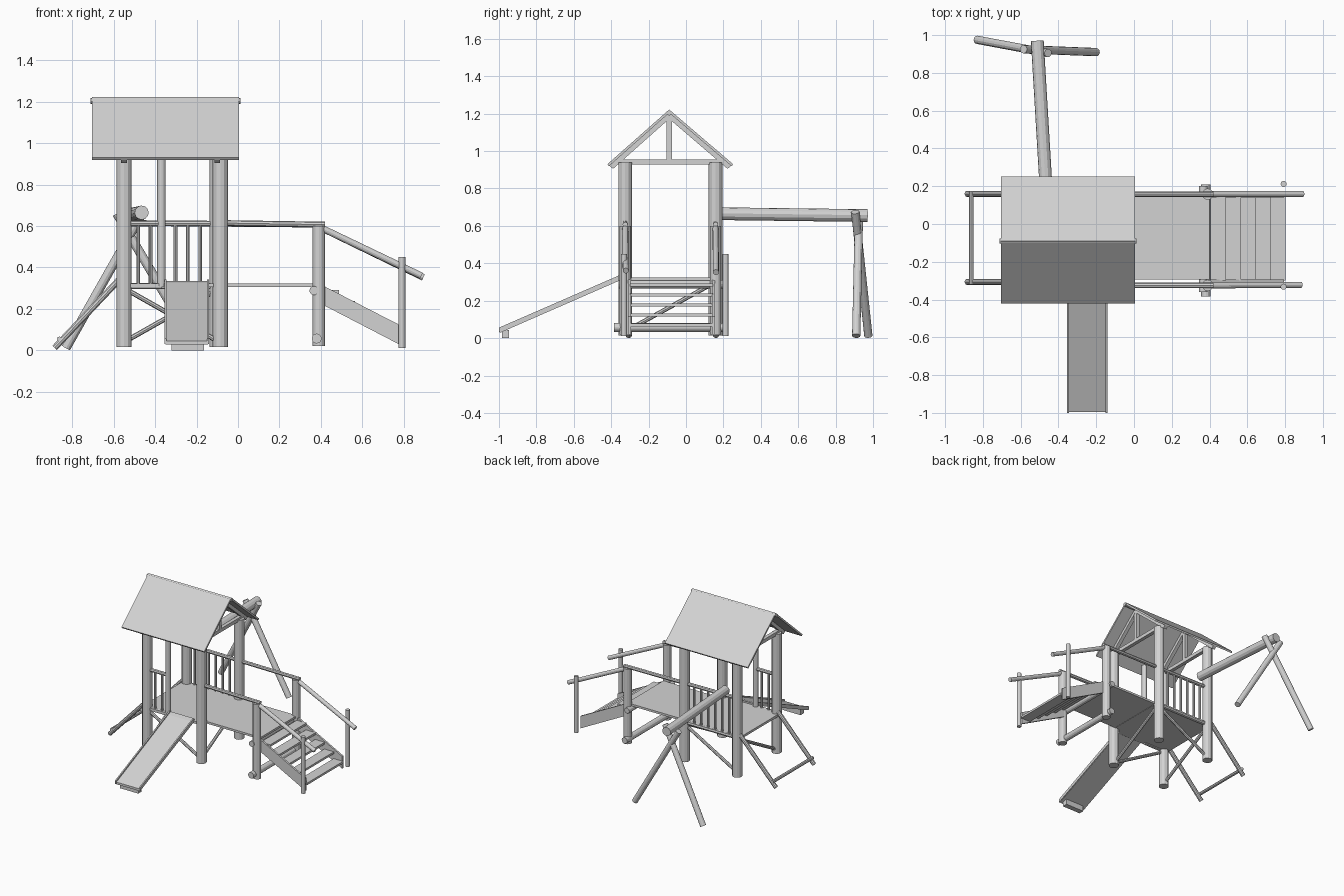
import bpy, bmesh, math
from mathutils import Vector, Matrix

if "Cube" in bpy.data.objects:
    bpy.data.objects.remove(bpy.data.objects["Cube"])

grey = bpy.data.materials.new("weathered_grey")
grey.diffuse_color = (0.65, 0.65, 0.65, 1)
grey.use_nodes = True
grey.node_tree.nodes["Principled BSDF"].inputs["Base Color"].default_value = grey.diffuse_color


def finish(name, bm):
    me = bpy.data.meshes.new(name)
    bm.to_mesh(me)
    bm.free()
    me.materials.append(grey)
    ob = bpy.data.objects.new(name, me)
    bpy.context.collection.objects.link(ob)
    return ob


def log(name, a, b, r, sides=12):
    """Round pole from a to b."""
    a, b = Vector(a), Vector(b)
    d = b - a
    rot = Vector((0, 0, 1)).rotation_difference(d).to_matrix().to_4x4()
    bm = bmesh.new()
    bmesh.ops.create_cone(bm, cap_ends=True, segments=sides, radius1=r, radius2=r,
                          depth=d.length, matrix=Matrix.Translation((a + b) / 2) @ rot)
    return finish(name, bm)


def box(name, lo, hi):
    """Axis-aligned board between two corners."""
    lo, hi = Vector(lo), Vector(hi)
    bm = bmesh.new()
    bmesh.ops.create_cube(bm, size=1, matrix=Matrix.Translation((lo + hi) / 2)
                          @ Matrix.Diagonal((*(hi - lo), 1)))
    return finish(name, bm)


def prism(name, pts, lo, hi, axis):
    """Profile extruded along x (pts are y,z) or along y (pts are x,z)."""
    bm = bmesh.new()
    put = (lambda p, t: (t, p[0], p[1])) if axis == 'x' else (lambda p, t: (p[0], t, p[1]))
    f = bm.faces.new([bm.verts.new(put(p, lo)) for p in pts])
    ext = bmesh.ops.extrude_face_region(bm, geom=[f])
    move = Vector((hi - lo, 0, 0)) if axis == 'x' else Vector((0, hi - lo, 0))
    bmesh.ops.translate(bm, vec=move, verts=[v for v in ext["geom"] if isinstance(v, bmesh.types.BMVert)])
    bmesh.ops.recalc_face_normals(bm, faces=bm.faces)
    return finish(name, bm)


YF, YB = -0.325, 0.158           # front and back post lines
XL, XR, XS = -0.55, -0.09, 0.39  # tower left, tower right, stair posts

# Tower posts and bridge posts
for y, side, xr in ((YF, "front", -0.085), (YB, "back", -0.1)):
    log(side + "_left_post", (XL, y, 0.015), (XL, y, 0.94), 0.036)
    log(side + "_right_post", (xr, y, 0.015), (xr, y, 0.94), 0.037)
    log(side + "_stair_post", (XS, y, 0.02), (XS, y, 0.6), 0.03)
log("slide_side_post", (-0.37, YF, 0.31), (-0.37, YF, 0.94), 0.02)

# Decks
box("tower_deck", (-0.58, -0.34, 0.305), (-0.07, 0.17, 0.323))
box("bridge_deck", (-0.07, -0.295, 0.307), (0.4, 0.15, 0.323))
log("upper_cross_log", (0.367, -0.36, 0.288), (0.367, 0.2, 0.288), 0.022)
log("lower_cross_log", (0.38, -0.385, 0.057), (0.38, 0.21, 0.057), 0.024)

# Handrails, lower rails and balusters
log("back_handrail", (XL, YB, 0.615), (0.42, YB, 0.607), 0.014, 8)
log("front_bridge_handrail", (XR, YF, 0.615), (0.42, YF, 0.607), 0.014, 8)
log("front_short_handrail", (XL, YF, 0.612), (-0.37, YF, 0.612), 0.014, 8)
log("front_lower_rail", (XL, YF, 0.31), (-0.37, YF, 0.31), 0.015, 8)
log("back_lower_rail", (XL, YB, 0.31), (XR, YB, 0.31), 0.015, 8)
for i in range(6):
    x = -0.482 + 0.06 * i
    log("back_baluster", (x, YB, 0.31), (x, YB, 0.612), 0.009, 8)
    if i < 2:
        log("front_baluster", (x, YF, 0.31), (x, YF, 0.612), 0.009, 8)

# Diagonal braces under the deck
log("front_brace", (XL, YF, 0.3), (XR, YF, 0.04), 0.012, 8)
log("back_brace", (XL, YB, 0.04), (XR, YB, 0.3), 0.012, 8)
for x in (XL, XR):
    log("side_brace", (x, YF, 0.035), (x, YB, 0.3), 0.012, 8)

# Roof panels, ridge and trusses
RY, RZ = -0.09, 1.222
for ye, side in ((-0.42, "front"), (0.252, "back")):
    prism(side + "_roof_panel", [(RY, RZ), (ye, 0.93), (ye + (0.008 if ye < 0 else -0.008), 0.919),
                                 (RY, RZ - 0.018)], -0.705, 0.005, 'x')
    for x in (XL, XR - 0.01):
        inner = ye + (0.03 if ye < 0 else -0.03)
        prism(side + "_rafter", [(RY, RZ - 0.017), (ye, 0.93), (inner, 0.905), (RY, RZ - 0.05)],
              x - 0.014, x + 0.014, 'x')
log("ridge_pole", (-0.712, RY, 1.204), (0.012, RY, 1.204), 0.014, 8)
for x in (XL, XR - 0.01):
    box("truss_tie", (x - 0.014, -0.375, 0.928), (x + 0.014, 0.2, 0.955))
    box("king_post", (x - 0.013, RY - 0.014, 0.955), (x + 0.013, RY + 0.014, 1.19))

# Slide bed, lips and foot
prism("slide_bed", [(-0.325, 0.335), (-0.36, 0.325), (-0.995, 0.045), (-0.995, 0.028), (-0.35, 0.31),
                    (-0.325, 0.315)], -0.35, -0.145, 'x')
for x in (-0.355, -0.15):
    prism("slide_lip", [(-0.34, 0.343), (-1.0, 0.056), (-1.0, 0.03), (-0.34, 0.315)], x, x + 0.01, 'x')
box("slide_foot", (-0.32, -0.985, 0), (-0.165, -0.945, 0.042))

# Stairs: stringers, treads, rails and end posts
for y in (-0.31, 0.14):
    prism("stringer", [(0.4, 0.318), (0.795, 0.115), (0.795, 0.02), (0.4, 0.225)], y, y + 0.015, 'y')
for i in range(5):
    x, z = 0.405 + 0.079 * i, 0.283 - 0.053 * i
    box("tread", (x, -0.3, z - 0.008), (x + 0.082, 0.145, z + 0.008))
for y0, y1, xe, ze in ((YF, -0.322, 0.885, 0.36), (YB, 0.16, 0.895, 0.352)):
    log("stair_handrail", (0.4, y0, 0.592), (xe, y1, ze), 0.016)
for y in (-0.332, 0.212):
    log("stair_end_post", (0.792, y, 0.012), (0.792, y, 0.45), 0.016)

# Ladder on the left
for y in (-0.306, 0.16):
    log("ladder_rail", (-0.885, y, 0.012), (-0.575, y, 0.34), 0.016, 10)
log("ladder_rung", (-0.862, -0.32, 0.055), (-0.862, 0.175, 0.055), 0.012, 8)

# Swing beam with crossed legs
log("swing_beam", (-0.465, 0.18, 0.665), (-0.512, 0.97, 0.655), 0.034)
log("swing_leg_left", (-0.83, 0.975, 0.012), (-0.455, 0.905, 0.675), 0.022)
log("swing_leg_right", (-0.2, 0.91, 0.012), (-0.585, 0.925, 0.66), 0.022)
